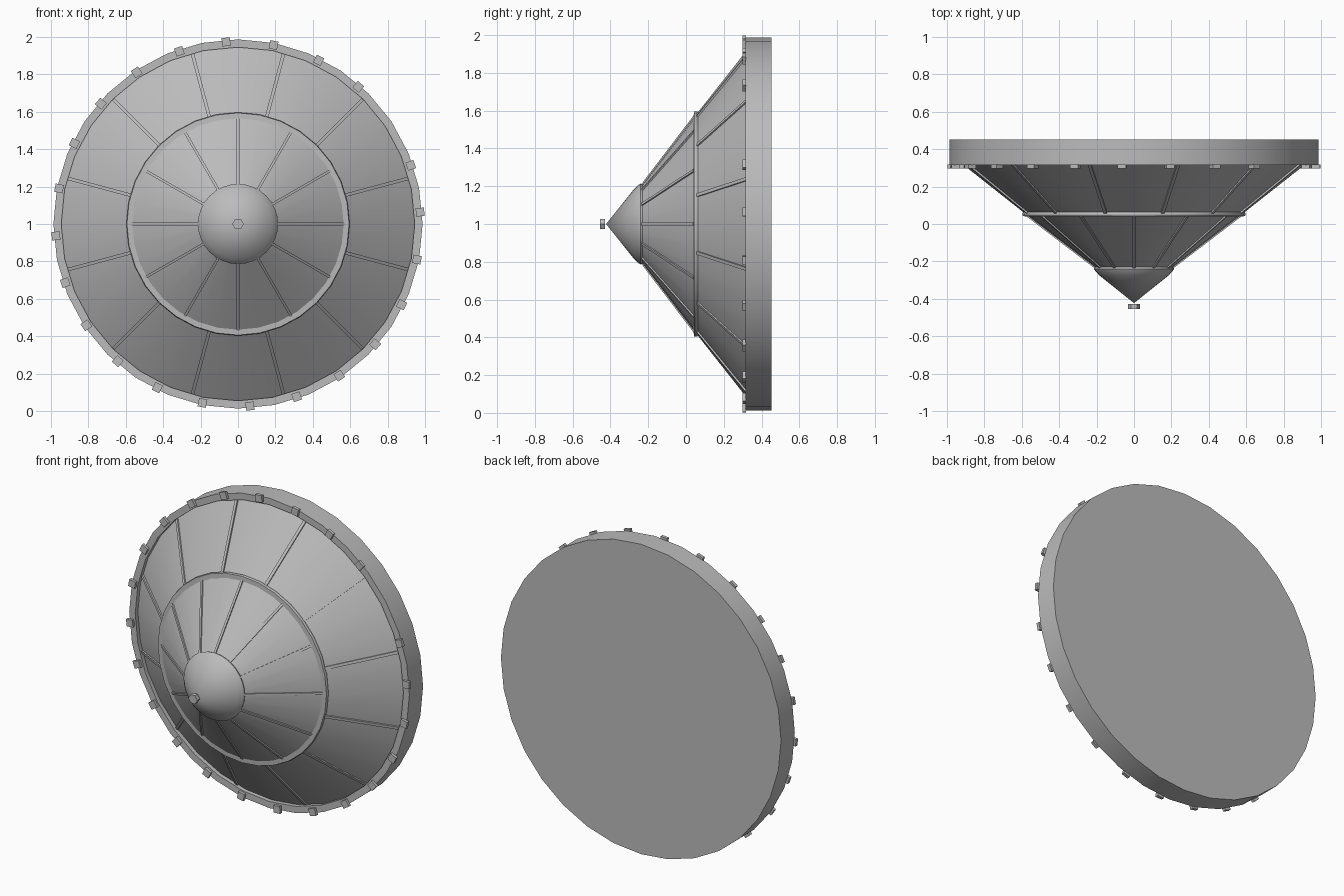
import bpy, math
from mathutils import Matrix, Vector

if "Cube" in bpy.data.objects:
    bpy.data.objects.remove(bpy.data.objects["Cube"])

CENTRE = Vector((0, 0, 1.0))
SIDES = 32

grey = bpy.data.materials.new("plain grey")
grey.diffuse_color = (0.5, 0.5, 0.5, 1)
grey.use_nodes = True
grey.node_tree.nodes["Principled BSDF"].inputs["Base Color"].default_value = grey.diffuse_color


def add_mesh(name, verts, faces, smooth=True):
    mesh = bpy.data.meshes.new(name)
    mesh.from_pydata(verts, [], faces)
    mesh.materials.append(grey)
    obj = bpy.data.objects.new(name, mesh)
    bpy.context.collection.objects.link(obj)
    if smooth:
        bpy.ops.object.select_all(action='DESELECT')
        obj.select_set(True)
        bpy.context.view_layer.objects.active = obj
        bpy.ops.object.shade_smooth_by_angle(angle=math.radians(25))
    return obj


def lathe(name, profile, sides=SIDES):
    """Revolve (radius, y) points, listed front to back, around the y axis."""
    verts, rings, faces = [], [], []
    for r, y in profile:
        count = 1 if r == 0 else sides
        rings.append([len(verts) + i for i in range(count)])
        for i in range(count):
            a = math.tau * i / sides
            verts.append(CENTRE + Vector((r * math.cos(a), y, r * math.sin(a))))
    for a, b in zip(rings, rings[1:]):
        for i in range(sides):
            j = (i + 1) % sides
            quad = [a[i % len(a)], a[j % len(a)], b[j % len(b)], b[i % len(b)]]
            faces.append(list(dict.fromkeys(quad)))
    return add_mesh(name, verts, faces)


def box(name, angle, start, end, width, depth):
    """Box between two (radius, y) points, turned to an angle around the axis."""
    p, q = Vector((start[0], start[1], 0)), Vector((end[0], end[1], 0))
    along = (q - p).normalized()
    out = Vector((along.y, -along.x, 0)) * depth / 2
    side = Vector((0, 0, width / 2))
    local = [e + s * side + o * out for e in (p, q)
             for s, o in ((-1, -1), (1, -1), (1, 1), (-1, 1))]
    turn = Matrix.Rotation(-angle, 4, 'Y')
    verts = [CENTRE + turn @ v for v in local]
    faces = [(3, 2, 1, 0), (4, 5, 6, 7)]
    faces += [(i, (i + 1) % 4, (i + 1) % 4 + 4, i + 4) for i in range(4)]
    return add_mesh(name, verts, faces, smooth=False)


# Rim: thick drum with a shallow front recess and a closed back
lathe("rim", [(0.945, 0.36), (0.945, 0.315), (0.987, 0.315), (0.987, 0.453), (0, 0.453)])

# Two stacked cone shells
lathe("outer_cone", [(0.575, 0.05), (0.945, 0.342)])
lathe("inner_cone", [(0.195, -0.24), (0.575, 0.05)])

# Raised band where the shells join
lathe("middle_band", [(0.565, 0.04), (0.594, 0.042), (0.597, 0.052),
                      (0.594, 0.063), (0.585, 0.065)])

# Nose cone with a rolled edge, and the hexagonal tip
lathe("nose_cone", [(0, -0.423), (0.185, -0.275), (0.207, -0.252),
                    (0.214, -0.24), (0.21, -0.23), (0.19, -0.23)])
lathe("nose_tip", [(0, -0.455), (0.031, -0.455), (0.031, -0.428), (0, -0.428)], 6)

# Ribs along the seams of both shells
for i in range(12):
    a = math.radians(30 * i)
    box(f"inner_rib_{i + 1}", a, (0.2, -0.236), (0.566, 0.043), 0.014, 0.014)
    box(f"outer_rib_{i + 1}", a + math.radians(15), (0.585, 0.058), (0.938, 0.336), 0.018, 0.014)

# Studs around the rim, with one left out
for i in range(24):
    if i != 2:
        a = math.radians(3.75 + 15 * i)
        box(f"rim_stud_{i + 1}", a, (0.953, 0.308), (0.998, 0.308), 0.045, 0.02)
